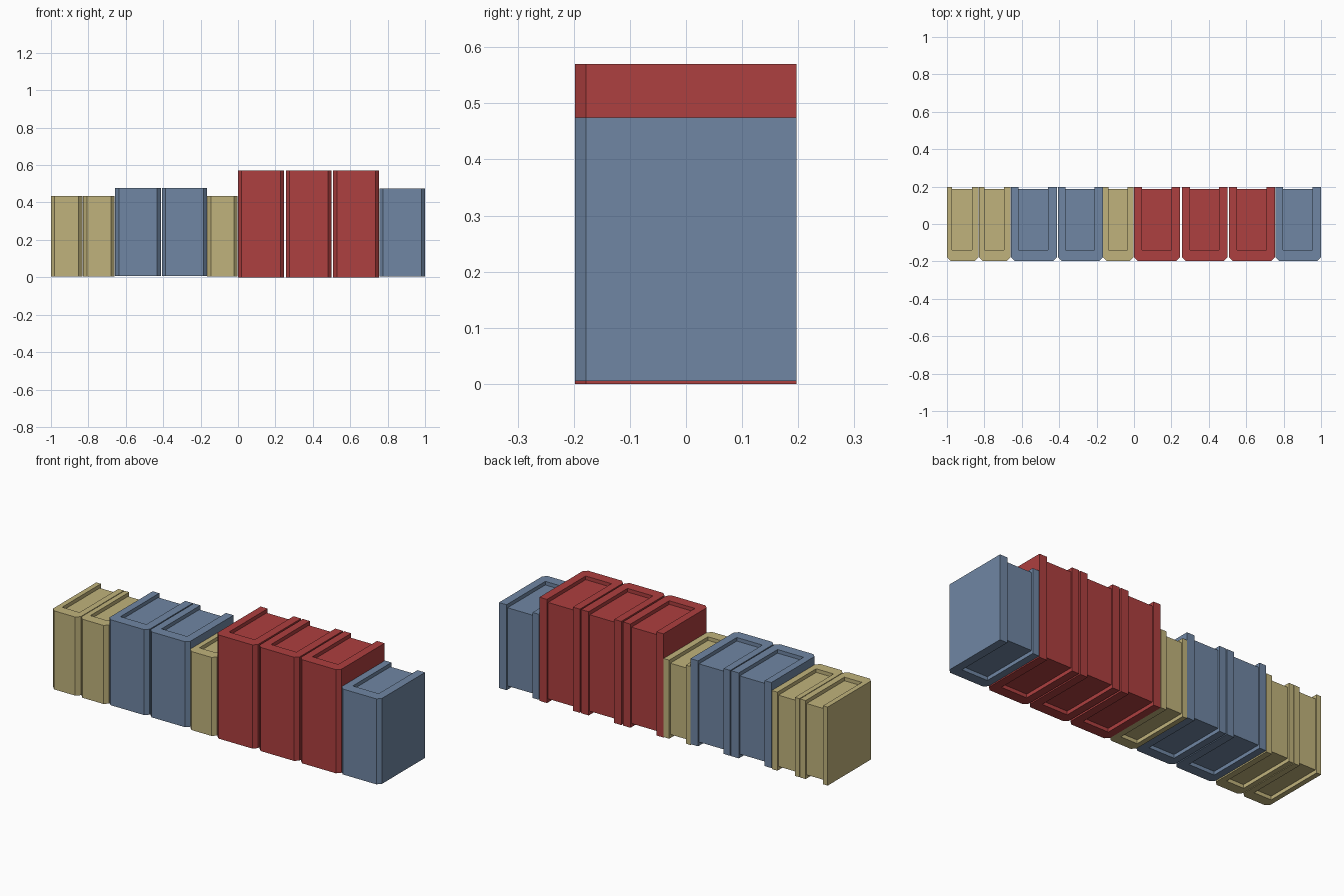
import bpy, bmesh

if "Cube" in bpy.data.objects:
    bpy.data.objects.remove(bpy.data.objects["Cube"])

def material(name, rgb):
    m = bpy.data.materials.new(name)
    m.diffuse_color = (*rgb, 1)
    m.use_nodes = True
    m.node_tree.nodes["Principled BSDF"].inputs["Base Color"].default_value = m.diffuse_color
    return m

TAN = material("tan", (0.53, 0.45, 0.20))
BLUE = material("blue", (0.16, 0.24, 0.37))
RED = material("red", (0.42, 0.05, 0.05))

FRONT, BACK = -0.198, 0.197   # spine face and open edge
CHAMFER = 0.02                # cut corners of the spine
SPINE_IN = -0.14              # inside face of the spine
RECESS = 0.02                 # page block set in from top and bottom
PAGE_BACK = 0.188             # page block set in from the open edge

def prism(name, outline, z0, z1, mat):
    bm = bmesh.new()
    face = bm.faces.new([bm.verts.new((x, y, z0)) for x, y in outline])
    ext = bmesh.ops.extrude_face_region(bm, geom=[face], use_keep_orig=True)
    top = [v for v in ext["geom"] if isinstance(v, bmesh.types.BMVert)]
    bmesh.ops.translate(bm, verts=top, vec=(0, 0, z1 - z0))
    bmesh.ops.recalc_face_normals(bm, faces=bm.faces)
    me = bpy.data.meshes.new(name)
    bm.to_mesh(me)
    bm.free()
    me.materials.append(mat)
    ob = bpy.data.objects.new(name, me)
    bpy.context.collection.objects.link(ob)
    return ob

def book(i, x0, x1, z0, z1, left, right, mat):
    a, b, c = x0 + left, x1 - right, CHAMFER
    # U-shaped cover wrapping the pages, chamfered at the spine
    cover = [(x0, BACK), (x0, FRONT + c), (x0 + c, FRONT), (x1 - c, FRONT),
             (x1, FRONT + c), (x1, BACK), (b, BACK), (b, SPINE_IN),
             (a, SPINE_IN), (a, BACK)]
    prism(f"book_cover_{i}", cover, z0, z1, mat)
    # recessed page block
    pages = [(a, SPINE_IN), (b, SPINE_IN), (b, PAGE_BACK), (a, PAGE_BACK)]
    prism(f"book_pages_{i}", pages, z0 + RECESS, z1 - RECESS, mat)

# kind: bottom, top, left and right board thickness, colour
tan = (0.003, 0.435, 0.028, 0.034, TAN)
blue = (0.008, 0.478, 0.04, 0.046, BLUE)
blue_end = (0.005, 0.475, 0.04, 0.046, BLUE)
red = (0.0, 0.57, 0.043, 0.046, RED)

row = [(-1.0, -0.832, tan), (-0.828, -0.66, tan),
       (-0.657, -0.413, blue), (-0.407, -0.165, blue),
       (-0.165, -0.002, tan),
       (0.0, 0.246, red), (0.256, 0.5, red), (0.508, 0.754, red),
       (0.756, 1.0, blue_end)]

for i, (x0, x1, kind) in enumerate(row, 1):
    book(i, x0, x1, *kind)
